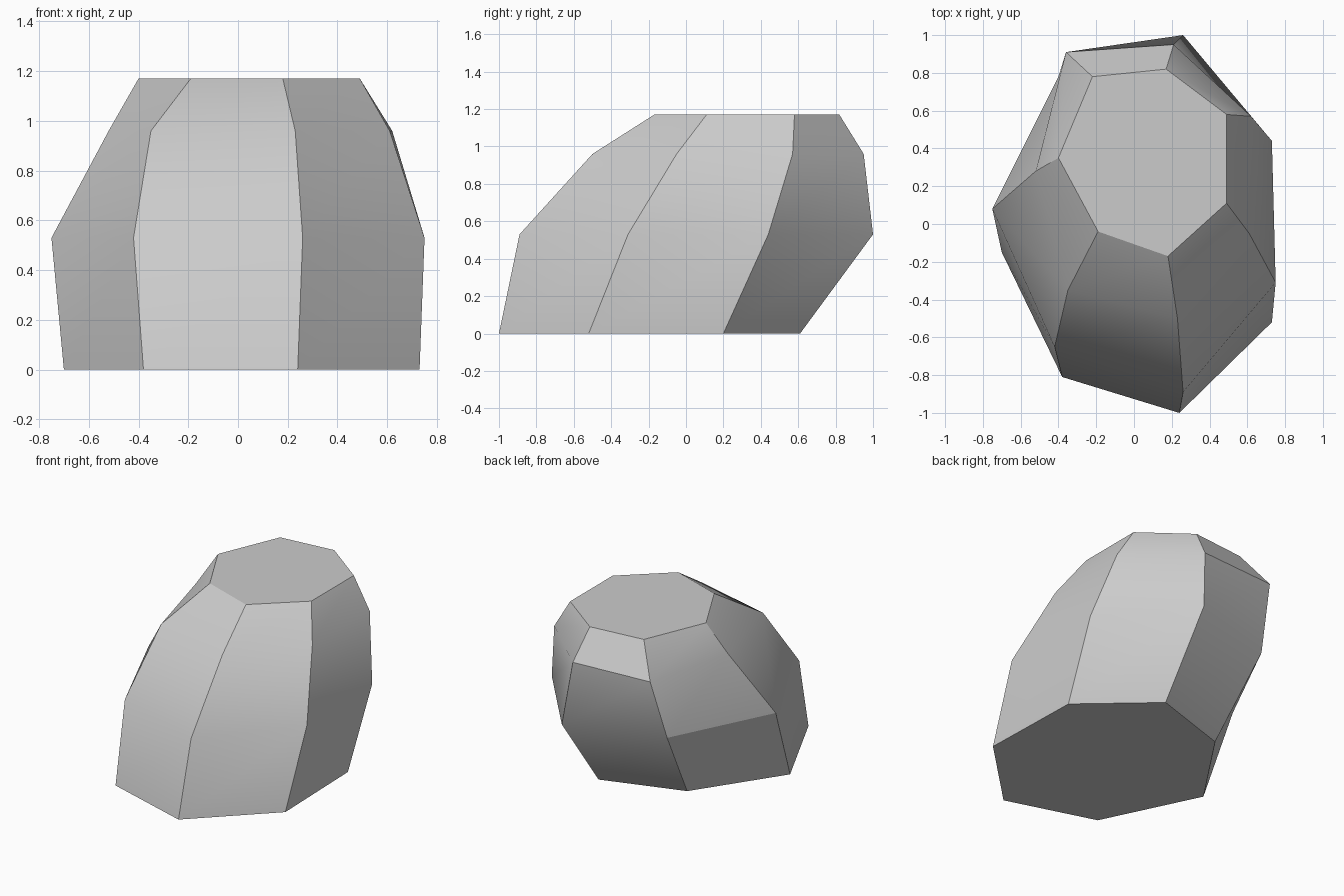
import bpy
import bmesh
import math

cube = bpy.data.objects.get("Cube")
if cube:
    bpy.data.objects.remove(cube, do_unlink=True)

# Plain grey stone
stone = bpy.data.materials.new("grey_stone")
stone.use_nodes = True
color = (0.6, 0.6, 0.6, 1.0)
stone.diffuse_color = color
stone.node_tree.nodes["Principled BSDF"].inputs["Base Color"].default_value = color

# Irregular seven-sided cross-sections, from the base to the flat crown
sections = [
    (0.0, [(-.70, -.15), (-.38, -.81), (.24, -1.0), (.73, -.52),
           (.71, .20), (.25, .61), (-.31, .43)]),
    (0.53, [(-.75, .08), (-.42, -.65), (.26, -.89), (.75, -.31),
            (.73, .44), (.26, 1.0), (-.40, .78)]),
    (0.96, [(-.52, .28), (-.35, -.35), (.23, -.50), (.61, -.05),
            (.62, .57), (.21, .95), (-.36, .91)]),
    (1.17, [(-.40, .35), (-.19, -.04), (.18, -.17), (.49, .11),
            (.49, .58), (.17, .82), (-.22, .78)]),
]

# Loft the sections and cap both ends
bm = bmesh.new()
rings = [[bm.verts.new((x, y, z)) for x, y in pts] for z, pts in sections]
for low, high in zip(rings, rings[1:]):
    n = len(low)
    for i in range(n):
        j = (i + 1) % n
        bm.faces.new((low[i], low[j], high[j], high[i]))
bm.faces.new(rings[0][::-1])
bm.faces.new(rings[-1])
bm.normal_update()

mesh = bpy.data.meshes.new("boulder")
bm.to_mesh(mesh)
bm.free()
mesh.materials.append(stone)
boulder = bpy.data.objects.new("boulder", mesh)
bpy.context.collection.objects.link(boulder)

# Soft facets, crisp main edges
bpy.ops.object.select_all(action='DESELECT')
boulder.select_set(True)
bpy.context.view_layer.objects.active = boulder
bpy.ops.object.shade_smooth_by_angle(angle=math.radians(30))
